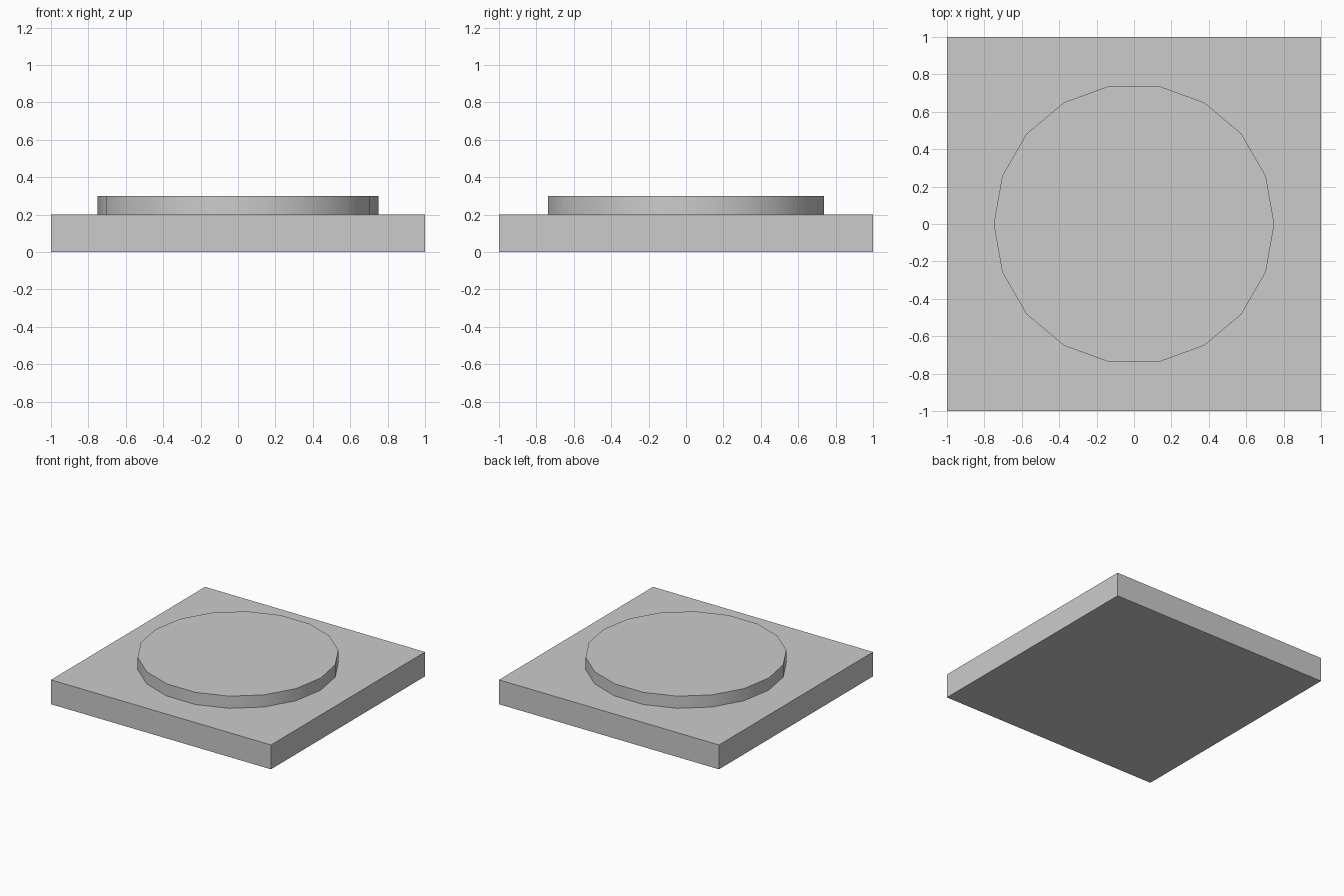
import bpy
from math import pi, radians

if "Cube" in bpy.data.objects:
    bpy.data.objects.remove(bpy.data.objects["Cube"])

# Square base slab
bpy.ops.mesh.primitive_cube_add(size=1, location=(0, 0, 0.1))
base = bpy.context.object
base.name = "base_slab"
base.scale = (2, 2, 0.2)
bpy.ops.object.transform_apply(location=False, rotation=False, scale=True)

# Raised 18-sided disc, with a corner pointing along +x
bpy.ops.mesh.primitive_cylinder_add(vertices=18, radius=0.75, depth=0.1,
                                    location=(0, 0, 0.25), rotation=(0, 0, pi / 2))
disc = bpy.context.object
disc.name = "raised_disc"
bpy.ops.object.transform_apply(location=False, rotation=True, scale=False)
bpy.ops.object.shade_smooth_by_angle(angle=radians(30))
